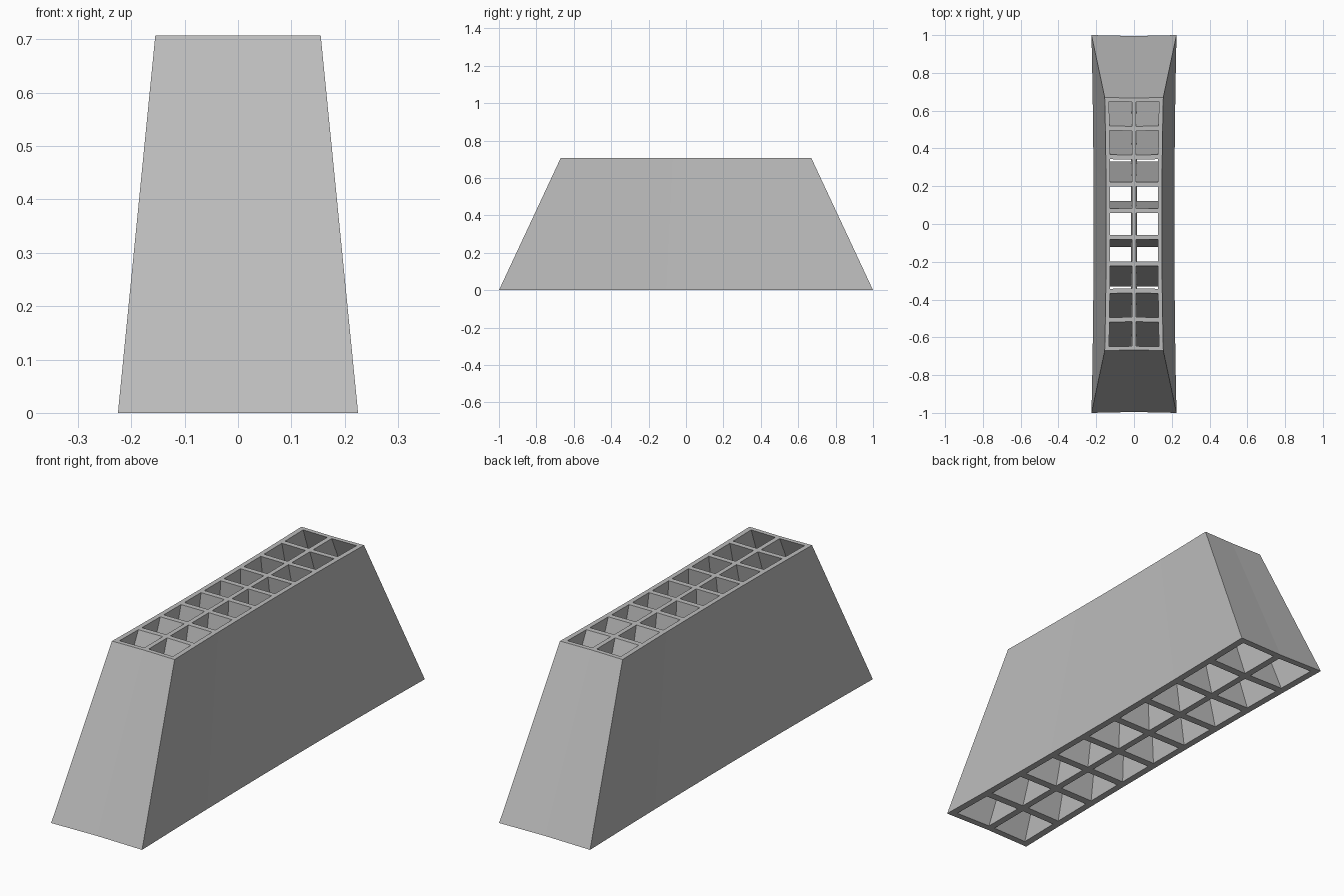
import bpy, bmesh, math

cube = bpy.data.objects.get("Cube")
if cube:
    bpy.data.objects.remove(cube, do_unlink=True)

ROWS = 9
HEIGHT = 0.707
HALF_ANGLE = math.radians(25)
# (half width, half length, height) of the bottom and top planes
BOTTOM = (0.225, 1.0, 0.0)
TOP = (0.155, 0.67, HEIGHT)


def point(u, v, level):
    """Place a unit grid position on a level, with slightly hollow sides."""
    half_x, half_y, z = level
    return (u * half_x * (0.95 + 0.05 * v * v),
            v * half_y * (0.995 + 0.005 * abs(u)), z)


def rectangle(bm, u0, u1, v0, v1, level):
    corners = ((u0, v0), (u1, v0), (u1, v1), (u0, v1))
    return [bm.verts.new(point(u, v, level)) for u, v in corners]


def margin(edge, outer, inner):
    return outer if abs(edge) > 0.999 else inner


def build_grid():
    bm = bmesh.new()
    # Rows fan out at equal angles, so they widen towards the ends
    rows = [math.tan(HALF_ANGLE * (2 * j / ROWS - 1)) / math.tan(HALF_ANGLE)
            for j in range(ROWS + 1)]
    columns = (-1, 0, 1)
    for i, (u0, u1) in enumerate(zip(columns, columns[1:])):
        for j, (v0, v1) in enumerate(zip(rows, rows[1:])):
            hole = (u0 + margin(u0, 0.145, 0.07), u1 - margin(u1, 0.145, 0.07),
                    v0 + margin(v0, 0.03, 0.018), v1 - margin(v1, 0.03, 0.018))
            cells, holes = [], []
            for level in (BOTTOM, TOP):
                cells.append(rectangle(bm, u0, u1, v0, v1, level))
                holes.append(rectangle(bm, *hole, level))
            # Which cell edges lie on the outside of the block
            outside = (j == 0, i == 1, j == ROWS - 1, i == 0)
            for k in range(4):
                n = (k + 1) % 4
                # Rims around the opening, then the channel wall
                bm.faces.new((cells[0][n], cells[0][k], holes[0][k], holes[0][n]))
                bm.faces.new((cells[1][k], cells[1][n], holes[1][n], holes[1][k]))
                bm.faces.new((holes[0][n], holes[0][k], holes[1][k], holes[1][n]))
                if outside[k]:
                    bm.faces.new((cells[0][k], cells[0][n], cells[1][n], cells[1][k]))
    bmesh.ops.remove_doubles(bm, verts=bm.verts, dist=0.0001)
    bmesh.ops.recalc_face_normals(bm, faces=bm.faces)
    mesh = bpy.data.meshes.new("tapered_channel_grid")
    bm.to_mesh(mesh)
    bm.free()
    return mesh


# Plain grey for the whole block
grey = bpy.data.materials.new("light_grey")
grey.use_nodes = True
colour = (0.5, 0.5, 0.5, 1.0)
grey.diffuse_color = colour
grey.node_tree.nodes["Principled BSDF"].inputs["Base Color"].default_value = colour

# Tapered block pierced by two columns of channels
block = bpy.data.objects.new("tapered_channel_grid", build_grid())
block.data.materials.append(grey)
bpy.context.scene.collection.objects.link(block)
